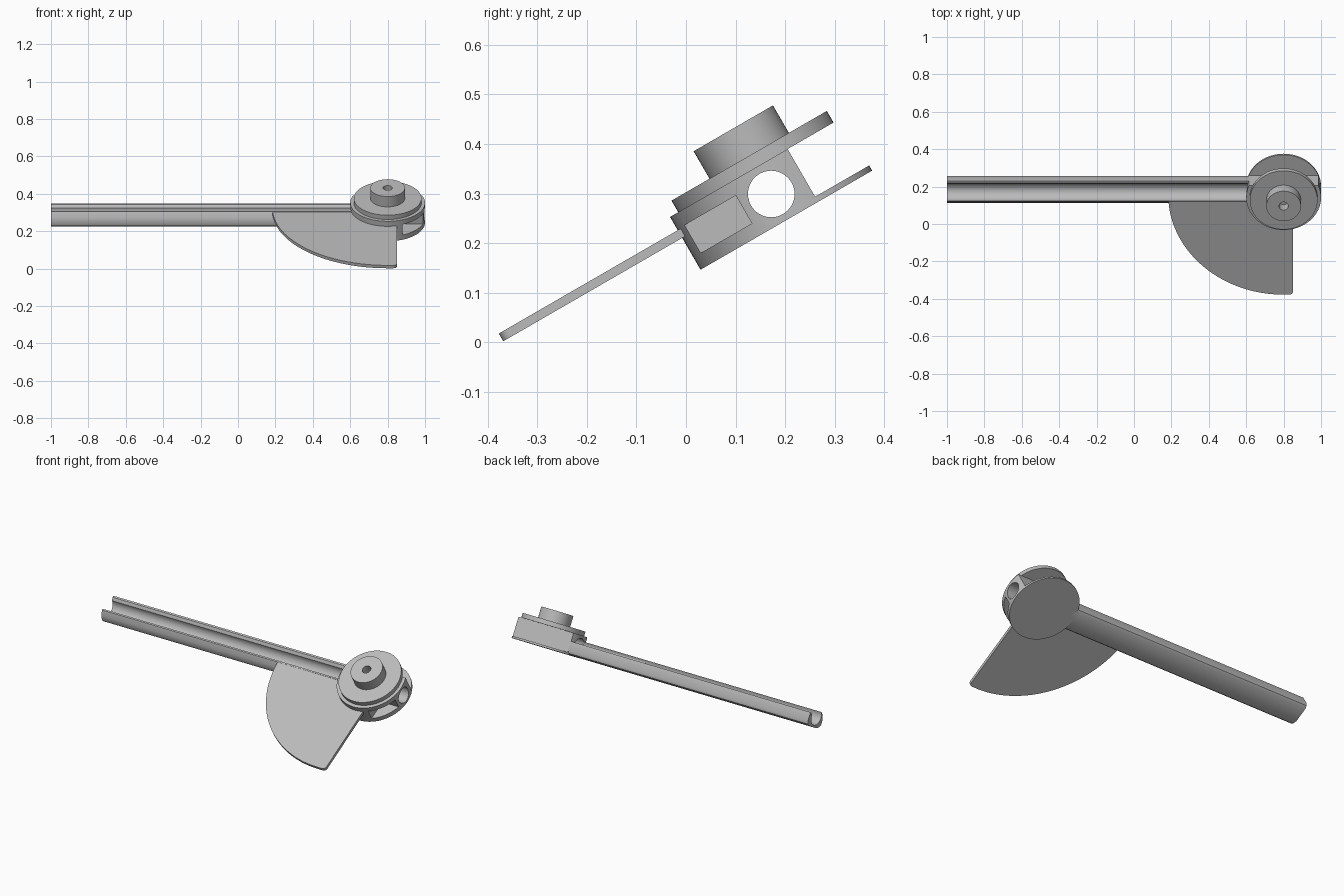
import bpy, bmesh, math
from mathutils import Matrix, Vector

if "Cube" in bpy.data.objects:
    bpy.data.objects.remove(bpy.data.objects["Cube"])

grey = bpy.data.materials.new("plain grey")
grey.use_nodes = True
grey.diffuse_color = (0.5, 0.5, 0.5, 1)
grey.node_tree.nodes["Principled BSDF"].inputs["Base Color"].default_value = (0.5, 0.5, 0.5, 1)

TILT = Matrix.Rotation(math.radians(30), 4, 'X')   # whole tool leans back
CX, CU, BORE_V = 0.8, 0.2985, 0.173                # head centre and bore height


def prism(name, outline, lo, hi, along_x=False):
    """Extrude a closed outline along x or along the head axis."""
    bm = bmesh.new()
    if along_x:
        place = lambda p, t: Vector((t, p[0], p[1]))
    else:
        place = lambda p, t: Vector((p[0], p[1], t))
    face = bm.faces.new([bm.verts.new(place(p, lo)) for p in outline])
    ext = bmesh.ops.extrude_face_region(bm, geom=[face])
    moved = [g for g in ext["geom"] if isinstance(g, bmesh.types.BMVert)]
    bmesh.ops.translate(bm, verts=moved, vec=place((0, 0), hi - lo))
    bmesh.ops.recalc_face_normals(bm, faces=bm.faces)
    mesh = bpy.data.meshes.new(name)
    bm.to_mesh(mesh)
    bm.free()
    mesh.materials.append(grey)
    ob = bpy.data.objects.new(name, mesh)
    bpy.context.collection.objects.link(ob)
    ob.matrix_world = TILT
    return ob


def arc(a, b, r, start=0, end=360, n=64):
    steps = n if end - start == 360 else n + 1
    return [(a + r * math.cos(math.radians(start + (end - start) * i / n)),
             b + r * math.sin(math.radians(start + (end - start) * i / n))) for i in range(steps)]


def box(x0, x1, u0, u1):
    return [(x0, u0), (x1, u0), (x1, u1), (x0, u1)]


def cut(ob, cutters):
    for c in cutters:
        m = ob.modifiers.new("cut", 'BOOLEAN')
        m.operation, m.object, m.solver = 'DIFFERENCE', c, 'EXACT'
    bpy.context.view_layer.update()
    dg = bpy.context.evaluated_depsgraph_get()
    mesh = bpy.data.meshes.new_from_object(ob.evaluated_get(dg))
    ob.modifiers.clear()
    ob.data = mesh
    for c in cutters:
        bpy.data.objects.remove(c)


# Head body: round block with flat back, front pocket and cross bore
body = prism("head_body", arc(CX, CU, 0.2), 0.112, 0.235)
cut(body, [
    prism("back_cutter", box(0.5, 1.1, 0.3725, 0.6), 0.124, 0.3),
    prism("pocket_cutter", box(0.88, 1.1, 0.0, 0.235), 0.141, 0.206),
    prism("bore_cutter", arc(CU, BORE_V, 0.047, n=48), 0.5, 1.1, True),
])

# Round cap and hub with a blind hole
cap = prism("cap_disc", arc(CX, CU, 0.181), 0.235, 0.262)
hub = prism("hub", arc(CX, CU, 0.0925), 0.26, 0.326)
cut(hub, [prism("hub_cutter", arc(CX, CU, 0.025, n=32), 0.268, 0.4)])

# Long open trough
outer = [(0.254, 0.2045), (0.235, 0.18), (0.2255, 0.157), (0.2255, 0.14), (0.235, 0.125),
         (0.262, 0.112), (0.35, 0.112), (0.365, 0.12), (0.3725, 0.135), (0.3725, 0.187)]
inner = [(0.362, 0.187)] + arc(CU, BORE_V, 0.049, 0, -222, 20)
trough = prism("trough", outer + inner, -1.0, 0.625, True)

# Quarter-round blade with a softened lower corner
R = 0.617
bottom = CU - R
blade_outline = ([(0.187, 0.254)] + arc(CX, CU, R, 185, 270, 40)
                 + arc(0.83, bottom + 0.02, 0.02, 270, 360, 6) + [(0.85, 0.24), (0.84, 0.252)])
blade = prism("blade", blade_outline, 0.186, 0.204)

# Smooth round sides, crisp edges
bpy.ops.object.select_all(action='DESELECT')
for ob in (body, cap, hub, trough, blade):
    ob.select_set(True)
bpy.context.view_layer.objects.active = body
bpy.ops.object.shade_smooth_by_angle(angle=math.radians(30))
